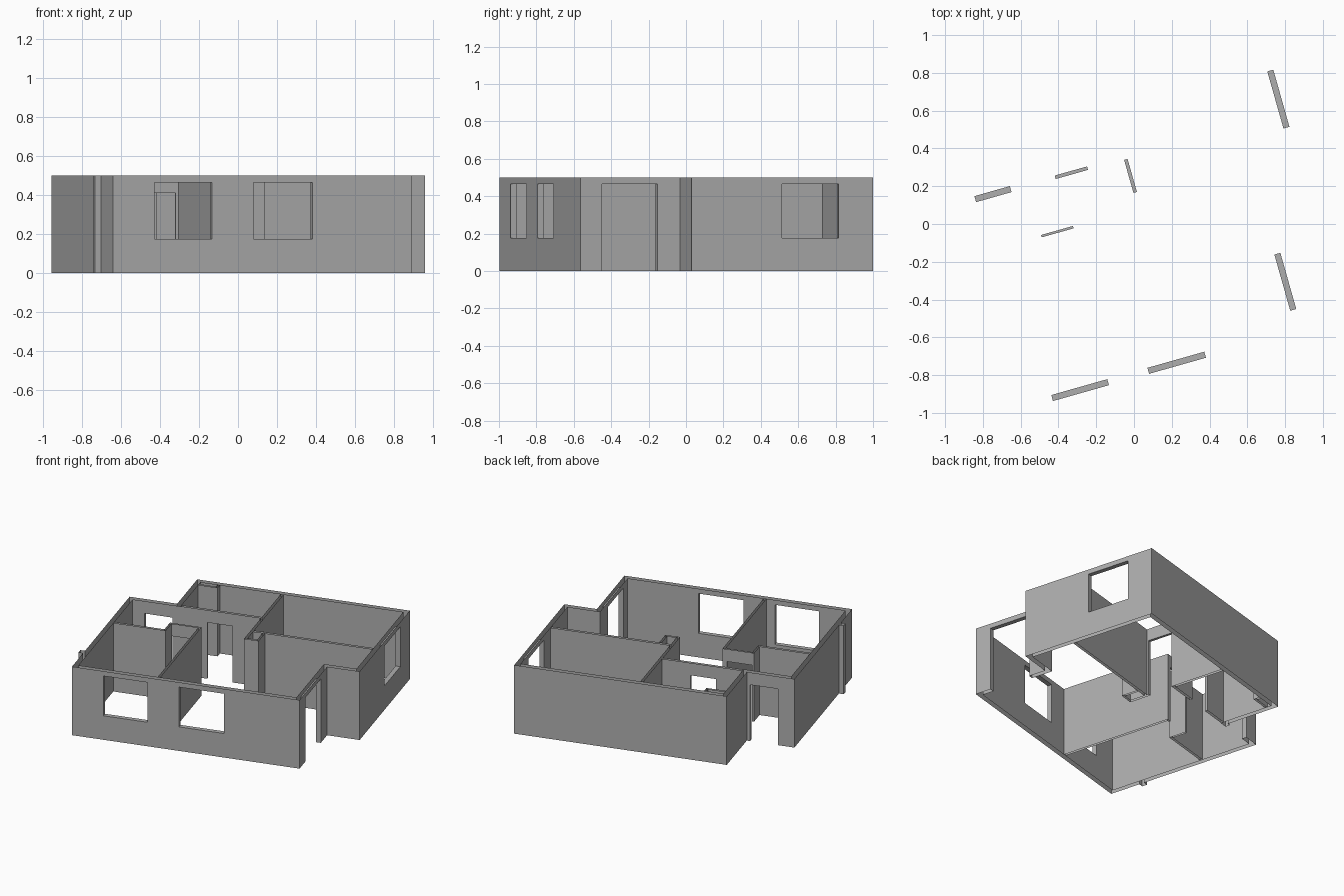
import bpy, bmesh, math
from mathutils import Matrix

if "Cube" in bpy.data.objects:
    bpy.data.objects.remove(bpy.data.objects["Cube"])

HEIGHT = 0.5
T = 0.033          # outer wall thickness
SILL, HEAD, DOOR = 0.175, 0.465, 0.41
TURN = Matrix.Rotation(math.radians(15.8), 4, 'Z')

plaster = bpy.data.materials.new("plaster_grey")
plaster.use_nodes = True
GREY = (0.42, 0.42, 0.42, 1)
plaster.diffuse_color = GREY
plaster.node_tree.nodes["Principled BSDF"].inputs["Base Color"].default_value = GREY


def inside(pt, box):
    return all(box[i][0] < pt[i] < box[i][1] for i in range(3))


def wall(x0, x1, y0, y1):
    return ((x0, x1), (y0, y1), (0, HEIGHT))


def opening(x0, x1, y0, y1, z0, z1):
    return ((x0, x1), (y0, y1), (z0, z1))


def build(name, walls, openings):
    """Merge wall boxes, cut the openings, and leave top and bottom uncapped."""
    cuts = [sorted({round(v, 4) for b in walls + openings for v in b[a]}) for a in range(3)]
    cuts[2] = [z for z in cuts[2] if 0 <= z <= HEIGHT]
    n = [len(c) - 1 for c in cuts]
    mid = [[(a + b) / 2 for a, b in zip(c, c[1:])] for c in cuts]

    def solid(cell):
        if any(not 0 <= cell[i] < n[i] for i in range(3)):
            return False
        pt = [mid[i][cell[i]] for i in range(3)]
        return any(inside(pt, b) for b in walls) and not any(inside(pt, b) for b in openings)

    bm = bmesh.new()
    for i in range(n[0]):
        for j in range(n[1]):
            for k in range(n[2]):
                cell = (i, j, k)
                if not solid(cell):
                    continue
                for axis in range(3):
                    for side in (0, 1):
                        near = list(cell)
                        near[axis] += 1 if side else -1
                        if solid(near) or (axis == 2 and not 0 <= near[2] < n[2]):
                            continue
                        u, v = (axis + 1) % 3, (axis + 2) % 3
                        ring = []
                        for du, dv in ((0, 0), (1, 0), (1, 1), (0, 1)):
                            idx = list(cell)
                            idx[axis] += side
                            idx[u] += du
                            idx[v] += dv
                            ring.append(bm.verts.new([cuts[a][idx[a]] for a in range(3)]))
                        bm.faces.new(ring if side else ring[::-1])
    bmesh.ops.remove_doubles(bm, verts=bm.verts, dist=0.0005)
    bmesh.ops.dissolve_limit(bm, angle_limit=0.01, verts=bm.verts, edges=bm.edges)
    bmesh.ops.transform(bm, matrix=TURN, verts=bm.verts)
    mesh = bpy.data.meshes.new(name)
    bm.to_mesh(mesh)
    bm.free()
    mesh.materials.append(plaster)
    obj = bpy.data.objects.new(name, mesh)
    bpy.context.collection.objects.link(obj)


# Main lines of the plan, before it is turned
LEFT, PORCH, RIGHT, BAY = -0.888, 0.704, 0.932, -0.555
FRONT, STEP, REAR, BACK = -0.785, -0.232, 0.372, 0.775

build("outer_walls", [
    wall(LEFT, PORCH, FRONT, FRONT + T),
    wall(PORCH - T, PORCH, FRONT, STEP + T),
    wall(PORCH - T, RIGHT, STEP, STEP + T),
    wall(RIGHT - T, RIGHT, STEP, BACK),
    wall(BAY, RIGHT, BACK - T, BACK),
    wall(BAY, BAY + T, REAR - T, BACK),
    wall(LEFT, BAY + T, REAR - T, REAR),
    wall(LEFT, LEFT + T, FRONT, REAR),
    wall(LEFT - T, LEFT, -0.56, -0.523),          # small outside stub
], [
    opening(-0.668, -0.36, -0.9, -0.7, SILL, HEAD),   # front windows
    opening(-0.139, 0.174, -0.9, -0.7, SILL, HEAD),
    opening(0.85, 1.0, 0.271, 0.585, SILL, HEAD),     # right window
    opening(0.65, 0.75, -0.667, -0.358, -0.1, HEAD),  # wide side door
    opening(-0.773, -0.578, 0.3, 0.4, -0.1, DOOR),    # rear door
])

build("partition_walls", [
    wall(-0.30, -0.283, FRONT + T, 0.078),            # between front rooms
    wall(LEFT + T, -0.489, -0.05, -0.033),            # back of left room
    wall(-0.503, -0.489, -0.05, 0.078),
    wall(-0.503, -0.283, 0.065, 0.078),
    wall(BAY + T, 0.061, 0.342, 0.361),               # rear passage
    wall(0.042, 0.061, 0.0, BACK - T),                # back room divide
    wall(0.042, RIGHT - T, 0.125, 0.144),
], [
    opening(-0.489, -0.314, 0.05, 0.1, -0.1, DOOR),
    opening(-0.334, -0.156, 0.3, 0.4, -0.1, DOOR),
    opening(0.03, 0.08, 0.159, 0.341, -0.1, DOOR),
])

# Hollow service shafts
build("hall_shaft", [
    wall(0.061, 0.144, 0.0, 0.015),
    wall(0.129, 0.144, 0.0, 0.125),
], [])
build("corner_shaft", [
    wall(BAY + T, -0.385, 0.695, 0.71),
    wall(-0.4, -0.385, 0.695, BACK - T),
], [])
